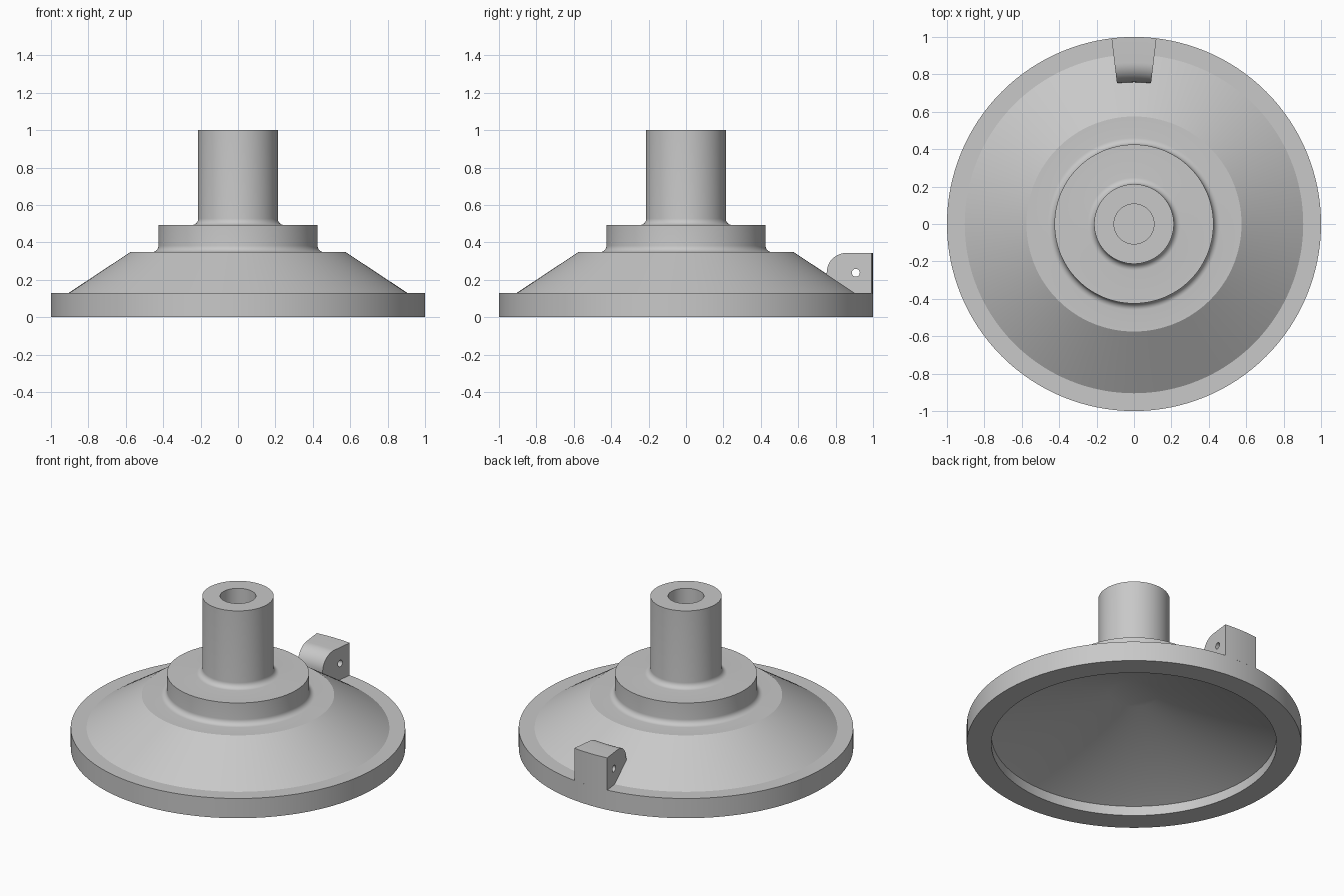
import bpy, bmesh
from math import sin, cos, pi, radians
from mathutils import Matrix, Vector

cube = bpy.data.objects.get("Cube")
if cube:
    bpy.data.objects.remove(cube, do_unlink=True)

grey = bpy.data.materials.new("plain grey")
grey.use_nodes = True
colour = (0.58, 0.58, 0.58, 1)
grey.diffuse_color = colour
grey.node_tree.nodes["Principled BSDF"].inputs["Base Color"].default_value = colour


def arc(cy, cz, r, start, end, steps=8):
    """Points of a circular arc in the (radius, height) plane, in degrees."""
    angles = [radians(start + (end - start) * i / steps) for i in range(steps + 1)]
    return [(cy + r * cos(a), cz + r * sin(a)) for a in angles]


def add_object(name, bm):
    bmesh.ops.recalc_face_normals(bm, faces=bm.faces)
    mesh = bpy.data.meshes.new(name)
    bm.to_mesh(mesh)
    bm.free()
    ob = bpy.data.objects.new(name, mesh)
    bpy.context.collection.objects.link(ob)
    mesh.materials.append(grey)
    return ob


def smooth(ob):
    bpy.ops.object.select_all(action='DESELECT')
    ob.select_set(True)
    bpy.context.view_layer.objects.active = ob
    bpy.ops.object.shade_smooth_by_angle(angle=radians(30))


def revolve(name, profile, steps):
    """Lathe an open profile that starts and ends on the axis."""
    bm = bmesh.new()
    verts = [bm.verts.new((0, r, z)) for r, z in profile]
    edges = [bm.edges.new(pair) for pair in zip(verts, verts[1:])]
    bmesh.ops.spin(bm, geom=verts + edges, cent=(0, 0, 0), axis=(0, 0, 1),
                   angle=2 * pi, steps=steps, use_merge=True)
    bmesh.ops.remove_doubles(bm, verts=bm.verts, dist=1e-4)
    return add_object(name, bm)


# Hollow flared body with stepped hub, stem and blind bore
fillet = 0.035
profile = [(0, 0.346), (0.15, 0.346), (0.853, 0.063), (0.853, 0), (1, 0), (1, 0.13),
           (0.905, 0.13), (0.575, 0.348)]
profile += arc(0.425 + fillet, 0.348 + fillet, fillet, 270, 180)
profile += [(0.425, 0.492)]
profile += arc(0.213 + fillet, 0.492 + fillet, fillet, 270, 180)
profile += [(0.213, 1), (0.107, 1), (0.107, 0.45), (0, 0.45)]
smooth(revolve("flared_body", profile, 128))

# Wedge lug on the rear rim, its sides radial and its inner top corner rounded
section = [(1, 0.125), (1, 0.343)] + arc(0.863, 0.238, 0.105, 90, 180, 12)
section += [(0.758, 0.2), (0.89, 0.125)]
half_angle = radians(6.9)
bm = bmesh.new()
verts = [bm.verts.new((0, y, z)) for y, z in section]
face = bm.faces.new(verts)
bmesh.ops.rotate(bm, verts=verts, cent=(0, 0, 0), matrix=Matrix.Rotation(-half_angle, 3, 'Z'))
bmesh.ops.spin(bm, geom=[face] + verts + list(face.edges), cent=(0, 0, 0),
               axis=(0, 0, 1), angle=2 * half_angle, steps=6)
# Close the starting side if the sweep left it open
bmesh.ops.remove_doubles(bm, verts=bm.verts, dist=1e-5)
open_edges = [e for e in bm.edges if e.is_boundary]
if open_edges:
    bmesh.ops.holes_fill(bm, edges=open_edges)
lug = add_object("rim_lug", bm)

# Cross hole through the lug
bm = bmesh.new()
bmesh.ops.create_cone(bm, cap_ends=True, segments=32, radius1=0.021, radius2=0.021, depth=0.5,
                      matrix=Matrix.Translation(Vector((0, 0.908, 0.237))) @ Matrix.Rotation(pi / 2, 4, 'Y'))
cutter = add_object("lug_hole_cutter", bm)
cutter.hide_render = True
cut = lug.modifiers.new("cross hole", 'BOOLEAN')
cut.operation = 'DIFFERENCE'
cut.solver = 'EXACT'
cut.object = cutter
bpy.context.view_layer.update()
bpy.ops.object.select_all(action='DESELECT')
lug.select_set(True)
bpy.context.view_layer.objects.active = lug
bpy.ops.object.modifier_apply(modifier=cut.name)
bpy.data.objects.remove(cutter, do_unlink=True)
smooth(lug)
